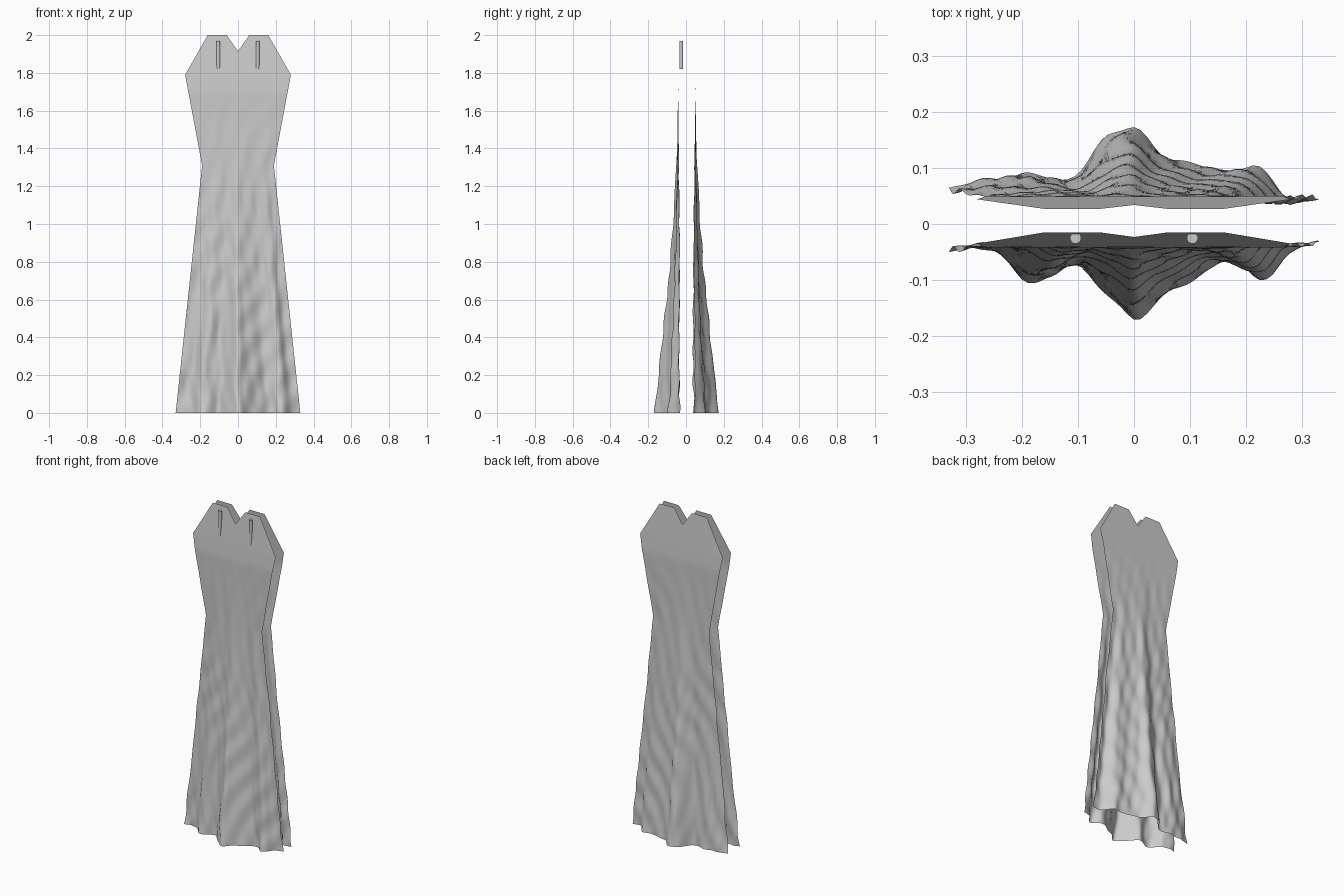
import bpy, bmesh, math

if "Cube" in bpy.data.objects:
    bpy.data.objects.remove(bpy.data.objects["Cube"])

HALF_WIDTH = [(0, 0.33), (1.31, 0.19), (1.79, 0.28)]
NECKLINE = [(0, 1.915), (0.06, 2.0), (0.16, 2.0), (0.28, 1.79)]
# hem outline (x, distance from the centre plane)
FRONT_HEM = [(-0.33, 0.047), (-0.29, 0.037), (-0.25, 0.045), (-0.2, 0.102), (-0.17, 0.103),
             (-0.13, 0.08), (-0.1, 0.073), (-0.05, 0.12), (-0.02, 0.16), (0, 0.176),
             (0.03, 0.147), (0.08, 0.113), (0.12, 0.09), (0.15, 0.067), (0.19, 0.072),
             (0.22, 0.096), (0.25, 0.092), (0.28, 0.045), (0.33, 0.035)]
BACK_HEM = [(-0.33, 0.06), (-0.28, 0.075), (-0.2, 0.092), (-0.13, 0.075), (-0.1, 0.09),
            (-0.05, 0.155), (-0.02, 0.176), (0, 0.176), (0.04, 0.13), (0.1, 0.106),
            (0.15, 0.097), (0.22, 0.102), (0.25, 0.075), (0.28, 0.035), (0.33, 0.05)]
# body line (z, distance from the centre plane)
FRONT_BODY = [(0, 0.036), (0.8, 0.034), (1.3, 0.038), (1.7, 0.042), (1.79, 0.035), (2, 0.015)]
BACK_BODY = [(0, 0.038), (0.8, 0.04), (1.3, 0.045), (1.7, 0.05), (1.79, 0.044), (2, 0.027)]


def lerp(points, t):
    for (a, va), (b, vb) in zip(points, points[1:]):
        if t <= b:
            return va + (vb - va) * max(0, t - a) / (b - a)
    return points[-1][1]


def ripple(x, z):
    # diagonal creases that grow toward the hem
    s = math.sin(55 * x - 24 * z + 2 * math.sin(9 * x + 5 * z))
    s += 0.6 * math.sin(90 * x + 17 * z + 1.5 * math.sin(7 * z))
    return 0.004 * s * max(0, 1 - z / 1.75) ** 0.8


def panel(name, side, hem, body):
    bm = bmesh.new()
    n, low, high = 56, 90, 12
    grid = []
    for r in range(low + high + 1):
        row = []
        for c in range(n + 1):
            u = c / (n / 2) - 1
            if r <= low:
                z = 1.79 * r / low
                x = u * lerp(HALF_WIDTH, z)
            else:
                x = u * 0.28
                z = 1.79 + (lerp(NECKLINE, abs(x)) - 1.79) * (r - low) / high
            fold = max(0, 1 - z / 1.72) ** 1.6
            xh = u * 0.33
            h = (lerp(hem, xh - 0.012) + 2 * lerp(hem, xh) + lerp(hem, xh + 0.012)) / 4
            d = lerp(body, z) + (h - body[0][1]) * fold + ripple(x, z)
            row.append(bm.verts.new((x, side * d, z)))
        grid.append(row)
    for a, b in zip(grid, grid[1:]):
        for c in range(n):
            quad = [a[c], a[c + 1], b[c + 1], b[c]]
            bm.faces.new(quad if side < 0 else quad[::-1])
    bmesh.ops.remove_doubles(bm, verts=bm.verts, dist=1e-5)
    for f in bm.faces:
        f.smooth = True
    mesh = bpy.data.meshes.new(name)
    bm.to_mesh(mesh)
    bm.free()
    bpy.context.collection.objects.link(bpy.data.objects.new(name, mesh))


# front and back cloth panels of the dress
panel("dress_front", -1, FRONT_HEM, FRONT_BODY)
panel("dress_back", 1, BACK_HEM, BACK_BODY)

# small upright pegs on the bodice
for side, label in ((-1, "left"), (1, "right")):
    bpy.ops.mesh.primitive_cylinder_add(vertices=24, radius=0.01, depth=0.15,
                                        location=(side * 0.104, -0.025, 1.895))
    bpy.context.object.name = "bodice_peg_" + label
    bpy.ops.object.shade_smooth_by_angle()
